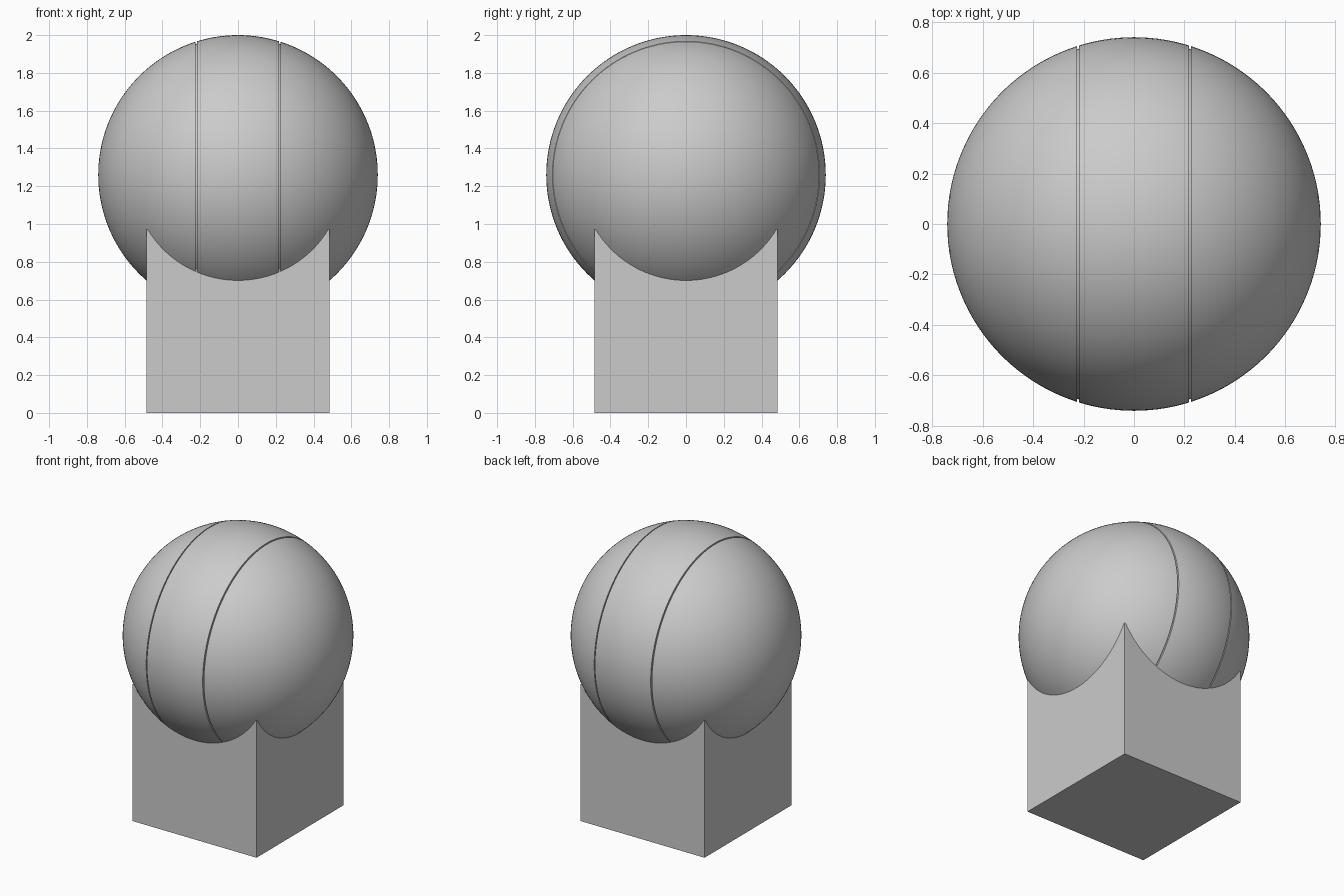
import bpy, bmesh
from math import asin, cos, sin, pi
from mathutils import Vector

if "Cube" in bpy.data.objects:
    bpy.data.objects.remove(bpy.data.objects["Cube"])

R, CENTRE_Z = 0.74, 1.26        # ball
HALF = 0.485                    # half width of the pedestal
GROOVE_X, GROOVE_W, GROOVE_D = 0.222, 0.008, 0.012


def arc(x0, x1, steps):
    """Points on the ball outline from x0 to x1, evenly spaced by angle."""
    a0, a1 = asin(x0 / R), asin(x1 / R)
    angles = [a0 + (a1 - a0) * i / steps for i in range(steps + 1)]
    return [(R * sin(a), R * cos(a)) for a in angles]


def sunk(points):
    """Groove floor points directly beneath the rim points."""
    return [(x, r - GROOVE_D) for x, r in points]


# Ball: half-circle outline with two grooves, spun around the x axis
a, b = GROOVE_X - GROOVE_W / 2, GROOVE_X + GROOVE_W / 2
profile = (arc(-R, -b, 28) + sunk(arc(-b, -a, 1)) + arc(-a, a, 14)
           + sunk(arc(a, b, 1)) + arc(b, R, 28))
bm = bmesh.new()
verts = [bm.verts.new((x, 0, r)) for x, r in profile]
edges = [bm.edges.new(pair) for pair in zip(verts, verts[1:])]
bmesh.ops.spin(bm, geom=verts + edges, cent=(0, 0, 0), axis=(1, 0, 0),
               angle=2 * pi, steps=128)
bmesh.ops.remove_doubles(bm, verts=bm.verts, dist=0.0005)
bmesh.ops.recalc_face_normals(bm, faces=bm.faces)
bmesh.ops.translate(bm, verts=bm.verts, vec=Vector((0, 0, CENTRE_Z)))
mesh = bpy.data.meshes.new("ball")
bm.to_mesh(mesh)
bm.free()
ball = bpy.data.objects.new("ball", mesh)
bpy.context.collection.objects.link(ball)
bpy.ops.object.select_all(action='DESELECT')
ball.select_set(True)
bpy.context.view_layer.objects.active = ball
bpy.ops.object.shade_smooth_by_angle(angle=0.6)

# Pedestal: plain cube whose top the ball sinks into
bpy.ops.mesh.primitive_cube_add(size=2 * HALF, location=(0, 0, HALF))
bpy.context.object.name = "pedestal"
